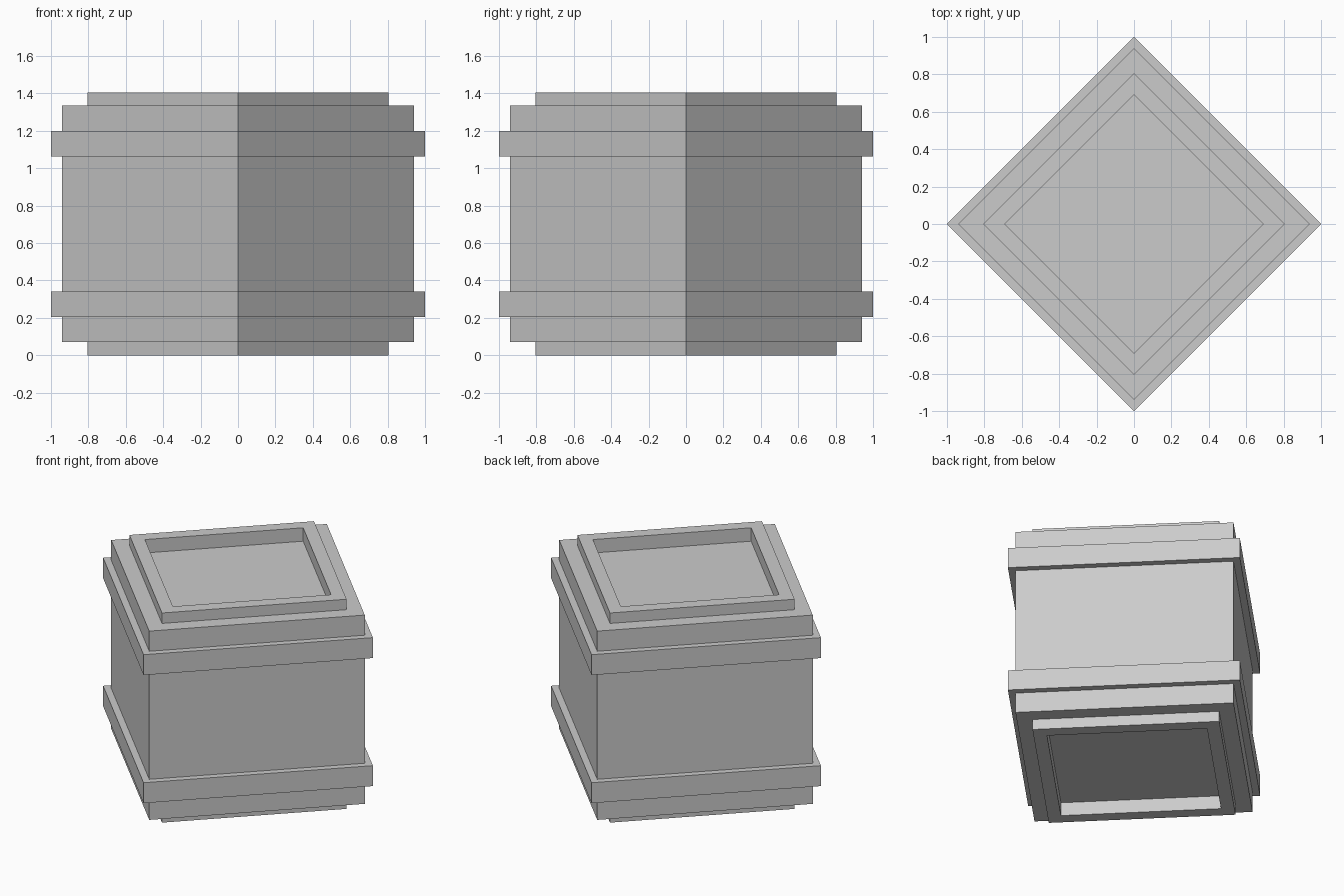
import bpy, bmesh, math
from mathutils import Matrix

cube = bpy.data.objects.get("Cube")
if cube:
    bpy.data.objects.remove(cube, do_unlink=True)

grey = bpy.data.materials.new("plain_grey")
grey.use_nodes = True
colour = (0.6, 0.6, 0.6, 1)
grey.diffuse_color = colour
grey.node_tree.nodes["Principled BSDF"].inputs["Base Color"].default_value = colour

HEIGHT = 1.405
RECESS = 0.09

# Crate shell, bottom to top: (corner distance from the axis, height)
lower_half = [(0.69, RECESS), (0.69, 0), (0.805, 0), (0.805, 0.07),
              (0.94, 0.07), (0.94, 0.205), (1, 0.205), (1, 0.342), (0.94, 0.342)]
profile = lower_half + [(r, HEIGHT - z) for r, z in reversed(lower_half)]

# Sweep the profile round four corners and close the recessed panels
bm = bmesh.new()
rings = [[bm.verts.new((r * math.cos(k * math.pi / 2), r * math.sin(k * math.pi / 2), z))
          for k in range(4)] for r, z in profile]
for low, high in zip(rings, rings[1:]):
    for k in range(4):
        n = (k + 1) % 4
        bm.faces.new((low[k], low[n], high[n], high[k]))
bm.faces.new(rings[0][::-1])
bm.faces.new(rings[-1])
bmesh.ops.recalc_face_normals(bm, faces=bm.faces)

mesh = bpy.data.meshes.new("crate")
bm.to_mesh(mesh)
bm.free()
mesh.materials.append(grey)
bpy.context.collection.objects.link(bpy.data.objects.new("crate", mesh))
